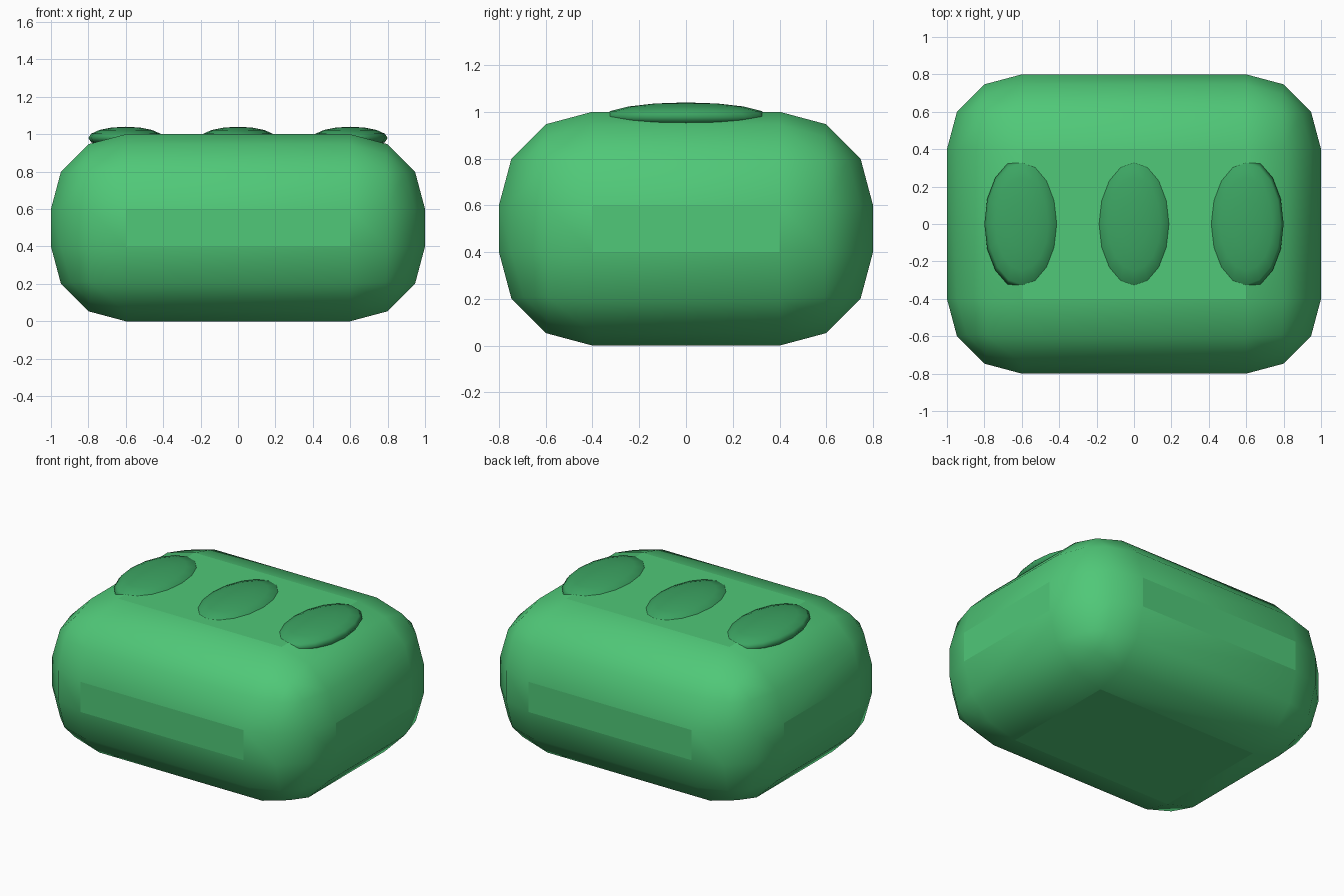
import bpy, bmesh
from mathutils import Matrix

if "Cube" in bpy.data.objects:
    bpy.data.objects.remove(bpy.data.objects["Cube"])


def material(name, rgb):
    m = bpy.data.materials.new(name)
    m.diffuse_color = (*rgb, 1)
    m.use_nodes = True
    m.node_tree.nodes["Principled BSDF"].inputs["Base Color"].default_value = m.diffuse_color
    return m


def add_object(name, bm, mat):
    me = bpy.data.meshes.new(name)
    bm.to_mesh(me)
    bm.free()
    me.materials.append(mat)
    ob = bpy.data.objects.new(name, me)
    bpy.context.collection.objects.link(ob)
    return ob


body_green = material("body_green", (0.08, 0.578, 0.188))
pad_green = material("pad_green", (0.045, 0.371, 0.122))

# Rounded body: box with wide three-segment bevels; large faces stay flat
bm = bmesh.new()
bmesh.ops.create_cube(bm, size=1, matrix=Matrix.Translation((0, 0, 0.5)) @ Matrix.Diagonal((2, 1.6, 1, 1)))
bmesh.ops.bevel(bm, geom=bm.edges[:], offset=0.4, offset_type='OFFSET',
                segments=3, profile=0.5, affect='EDGES')
bm.normal_update()
for f in bm.faces:
    f.smooth = max(abs(c) for c in f.normal) < 0.999
add_object("body", bm, body_green)

# Three flattened oval pads sunk into the top
for side, x in (("left", -0.6), ("middle", 0), ("right", 0.6)):
    bm = bmesh.new()
    bmesh.ops.create_uvsphere(bm, u_segments=16, v_segments=8, radius=1,
                              matrix=Matrix.Translation((x, 0, 0.98)) @ Matrix.Diagonal((0.2, 0.35, 0.06, 1)))
    for f in bm.faces:
        f.smooth = True
    add_object("top_pad_" + side, bm, pad_green)
